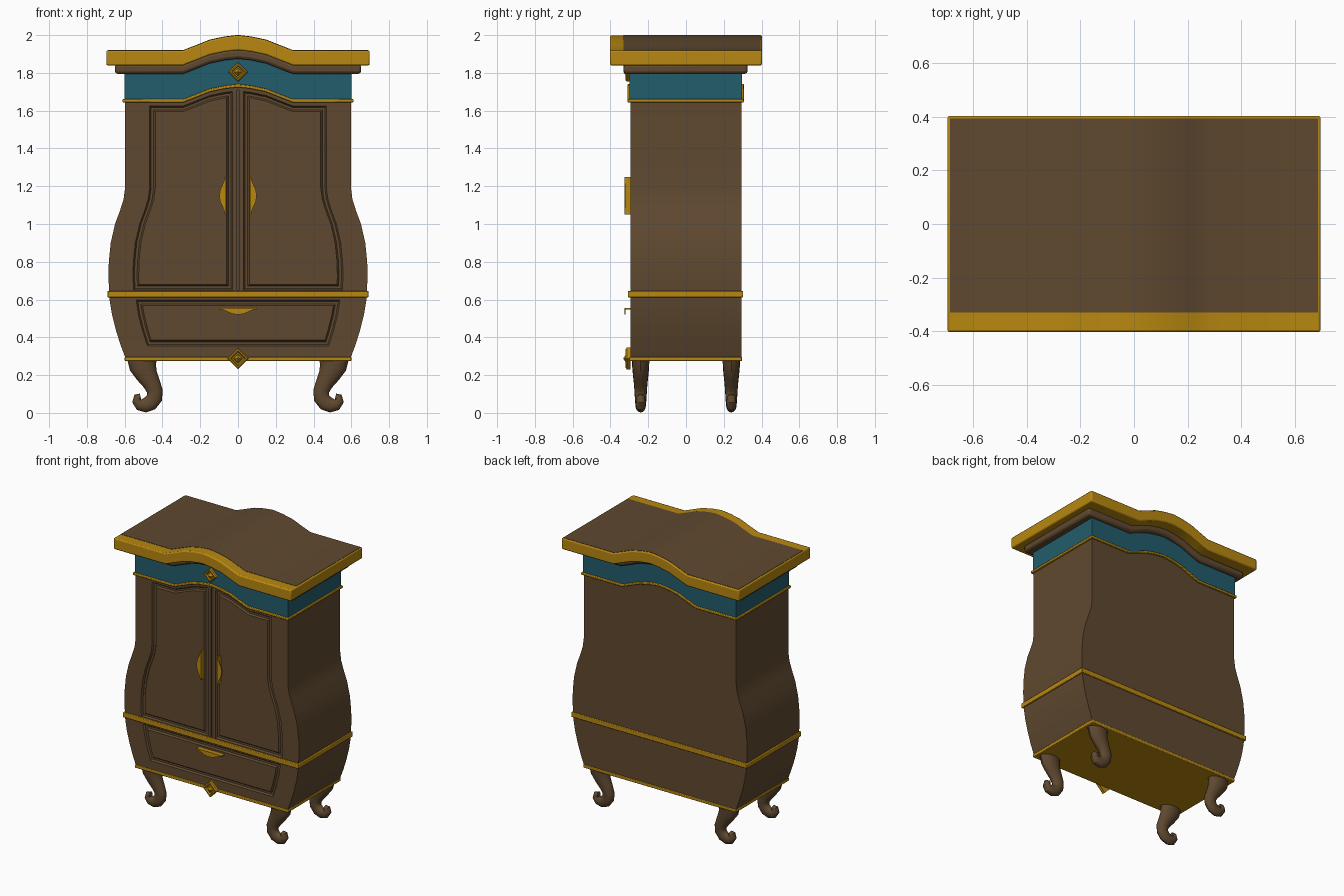
import bpy, bmesh, math

if "Cube" in bpy.data.objects:
    bpy.data.objects.remove(bpy.data.objects["Cube"])


def material(name, rgb):
    m = bpy.data.materials.new(name)
    m.diffuse_color = (*rgb, 1)
    m.use_nodes = True
    m.node_tree.nodes["Principled BSDF"].inputs["Base Color"].default_value = m.diffuse_color
    return m


WOOD = material("brown wood", (0.115, 0.066, 0.029))
GOLD = material("gold trim", (0.48, 0.245, 0.005))
TEAL = material("teal frieze", (0.016, 0.11, 0.148))


def loft(name, rings, mat, bevel=0):
    """Skin equal-length rings of points and cap both ends."""
    bm = bmesh.new()
    loops = [[bm.verts.new(p) for p in r] for r in rings]
    n = len(loops[0])
    for a, b in zip(loops, loops[1:]):
        for i in range(n):
            j = (i + 1) % n
            bm.faces.new((a[i], a[j], b[j], b[i]))
    bm.faces.new(loops[0])
    bm.faces.new(loops[-1][::-1])
    bmesh.ops.recalc_face_normals(bm, faces=bm.faces)
    me = bpy.data.meshes.new(name)
    bm.to_mesh(me)
    bm.free()
    me.materials.append(mat)
    ob = bpy.data.objects.new(name, me)
    bpy.context.collection.objects.link(ob)
    if bevel:
        mod = ob.modifiers.new("bevel", 'BEVEL')
        mod.width, mod.segments = bevel, 2
        mod.limit_method, mod.angle_limit = 'ANGLE', math.radians(50)
    return ob


def ring(outline, y):
    return [(x, y, z) for x, z in outline]


def prism(name, outline, y0, y1, mat, bevel=0):
    return loft(name, [ring(outline, y0), ring(outline, y1)], mat, bevel)


def box(name, x, y, z, mat, bevel=0):
    return prism(name, [(x[0], z[0]), (x[1], z[0]), (x[1], z[1]), (x[0], z[1])], *y, mat, bevel)


def lerp(table, t):
    for (a, u), (b, v) in zip(table, table[1:]):
        if t <= b:
            return u + (v - u) * max(0, t - a) / (b - a)
    return table[-1][1]


# Shared curves: swelling side of the case, and the arched top line
SIDE = [(0.28, 0.592), (0.36, 0.622), (0.44, 0.647), (0.52, 0.667), (0.60, 0.68), (0.72, 0.686),
        (0.80, 0.684), (0.90, 0.674), (1.0, 0.651), (1.07, 0.625), (1.13, 0.606), (1.19, 0.598), (1.65, 0.598)]
ARCH = [(0, 0.08), (0.07, 0.072), (0.15, 0.055), (0.22, 0.027), (0.29, 0)]


def side(z):
    return lerp(SIDE, z)


def arch(x):
    return lerp(ARCH, abs(x))


ARCH_X = [-x for x, _ in ARCH[::-1]] + [x for x, _ in ARCH[1:]]


def arched(half, z0, z1):
    xs = [-half] + ARCH_X + [half]
    return [(x, z0 + arch(x)) for x in xs] + [(x, z1 + arch(x)) for x in xs[::-1]]


# Panel outlines, shrunk by d
def door_outline(s, d):
    z0, z1 = 0.65 + d, 1.625 - d
    zs = [z0] + [z for z, _ in SIDE if z0 + 0.02 < z < z1] + [z1]
    xs = [0.29, 0.22, 0.15, 0.07, 0.03 + d]
    pts = [(0.03 + d, z0)] + [(side(z) - 0.13 - d, z) for z in zs]
    return [(s * x, z) for x, z in pts + [(x, z1 + arch(x)) for x in xs]]


def drawer_outline(d):
    zs = [0.355 + d, 0.44, 0.52, 0.598 - d]
    right = [(side(z) - 0.14 - d, z) for z in zs]
    return right + [(-x, z) for x, z in right[::-1]]


# Case with recesses for two doors and a drawer
FRONT = -0.295
case_outline = [(w, z) for z, w in SIDE]
case_outline += [(x, 1.66 + arch(x)) for x in ARCH_X[::-1]]
case_outline += [(-w, z) for z, w in SIDE[::-1]]
case = prism("case", case_outline, FRONT, 0.293, WOOD)

recesses = {
    "left_door": lambda d: door_outline(-1, d),
    "right_door": lambda d: door_outline(1, d),
    "drawer": drawer_outline,
}
cutters = [loft(n + "_cutter", [ring(f(0), -0.32), ring(f(0), FRONT), ring(f(0.008), FRONT + 0.012)], WOOD)
           for n, f in recesses.items()]
cutters.append(box("door_gap_cutter", (-0.004, 0.004), (-0.32, FRONT + 0.012), (0.65, 1.71), WOOD))
bpy.context.view_layer.objects.active = case
for c in cutters:
    mod = case.modifiers.new("cut", 'BOOLEAN')
    mod.operation, mod.object = 'DIFFERENCE', c
    bpy.ops.object.modifier_apply(modifier=mod.name)
    bpy.data.objects.remove(c)

# Raised centre panels
for n, f in recesses.items():
    loft(n + "_panel", [ring(f(0.02), FRONT + 0.014), ring(f(0.03), FRONT + 0.001)], WOOD)

# Frieze, cornice and crown
prism("frieze", arched(0.602, 1.655, 1.81), -0.298, 0.296, TEAL)
prism("frieze_molding", arched(0.611, 1.644, 1.661), -0.309, 0.306, GOLD, 0.004)
prism("cornice", arched(0.652, 1.795, 1.845), -0.33, 0.326, WOOD, 0.015)
prism("crown", arched(0.697, 1.84, 1.919), -0.403, 0.403, GOLD, 0.008)
prism("crown_top", arched(0.688, 1.912, 1.921), -0.33, 0.394, WOOD)

# Waist and base bands
box("waist_band", (-0.691, 0.691), (-0.308, 0.303), (0.612, 0.646), GOLD, 0.004)
box("base_band", (-0.6, 0.6), (-0.3, 0.297), (0.274, 0.296), GOLD, 0.004)

# Scrolled legs: x, z, radius across, radius in depth
LEG = [(0.507, 0.285, 0.08, 0.046), (0.503, 0.245, 0.072, 0.045), (0.483, 0.20, 0.057, 0.041),
       (0.457, 0.155, 0.046, 0.036), (0.44, 0.115, 0.042, 0.033), (0.442, 0.08, 0.042, 0.031),
       (0.463, 0.053, 0.042, 0.029), (0.492, 0.041, 0.039, 0.028), (0.52, 0.045, 0.033, 0.027),
       (0.535, 0.063, 0.026, 0.025), (0.532, 0.083, 0.021, 0.022), (0.516, 0.087, 0.016, 0.018)]


def leg(name, sx, y):
    rings = []
    for i, (x, z, r, d) in enumerate(LEG):
        a, b = LEG[max(i - 1, 0)], LEG[min(i + 1, len(LEG) - 1)]
        tx, tz = b[0] - a[0], b[1] - a[1]
        k = math.hypot(tx, tz)
        nx, nz = (-tz / k, tx / k) if i else (1, 0)
        rings.append([(sx * (x + nx * r * math.cos(t)), y + d * math.sin(t), z + nz * r * math.cos(t))
                      for t in [math.tau * j / 16 for j in range(16)]])
    loft(name, rings, WOOD)


for sx, lr in ((-1, "left"), (1, "right")):
    for y, fb in ((-0.24, "front"), (0.24, "back")):
        leg(f"{fb}_{lr}_leg", sx, y)

# Handles: a shelf with a leaf-shaped front lip
LEAF = [(-0.1, 0), (0.1, 0), (0.1, 0.007), (0.08, 0.01), (0.06, 0.018), (0.035, 0.03), (0.015, 0.034),
        (-0.015, 0.034), (-0.035, 0.03), (-0.06, 0.018), (-0.08, 0.01), (-0.1, 0.007)]


def handle(name, place):
    prism(name + "_lip", [place(u, v) for u, v in LEAF], -0.326, -0.319, GOLD)
    prism(name + "_shelf", [place(u, v) for u, v in ((-0.1, 0), (0.1, 0), (0.1, 0.008), (-0.1, 0.008))],
          -0.32, FRONT + 0.002, GOLD)


handle("left_door_handle", lambda u, v: (-0.063 - v, 1.15 + u))
handle("right_door_handle", lambda u, v: (0.063 + v, 1.15 + u))
handle("drawer_handle", lambda u, v: (u, 0.556 - v))

# Stepped diamond ornaments: radius, height
DIAMOND = [(0.051, 0), (0.051, 0.018), (0.043, 0.025), (0.035, 0.025), (0.03, 0.013),
           (0.022, 0.013), (0.02, 0.022), (0.002, 0.036)]


def diamond(name, z, size):
    rings = [[(x * r * size, FRONT - h, z + w * r * size) for x, w in ((1, 0), (0, 1), (-1, 0), (0, -1))]
             for r, h in DIAMOND]
    loft(name, rings, GOLD)


diamond("top_diamond", 1.805, 1.0)
diamond("bottom_diamond", 0.288, 1.14)

# Smooth curves, keep corners crisp
for ob in bpy.context.scene.objects:
    ob.select_set(True)
bpy.ops.object.shade_smooth_by_angle(angle=math.radians(30))
